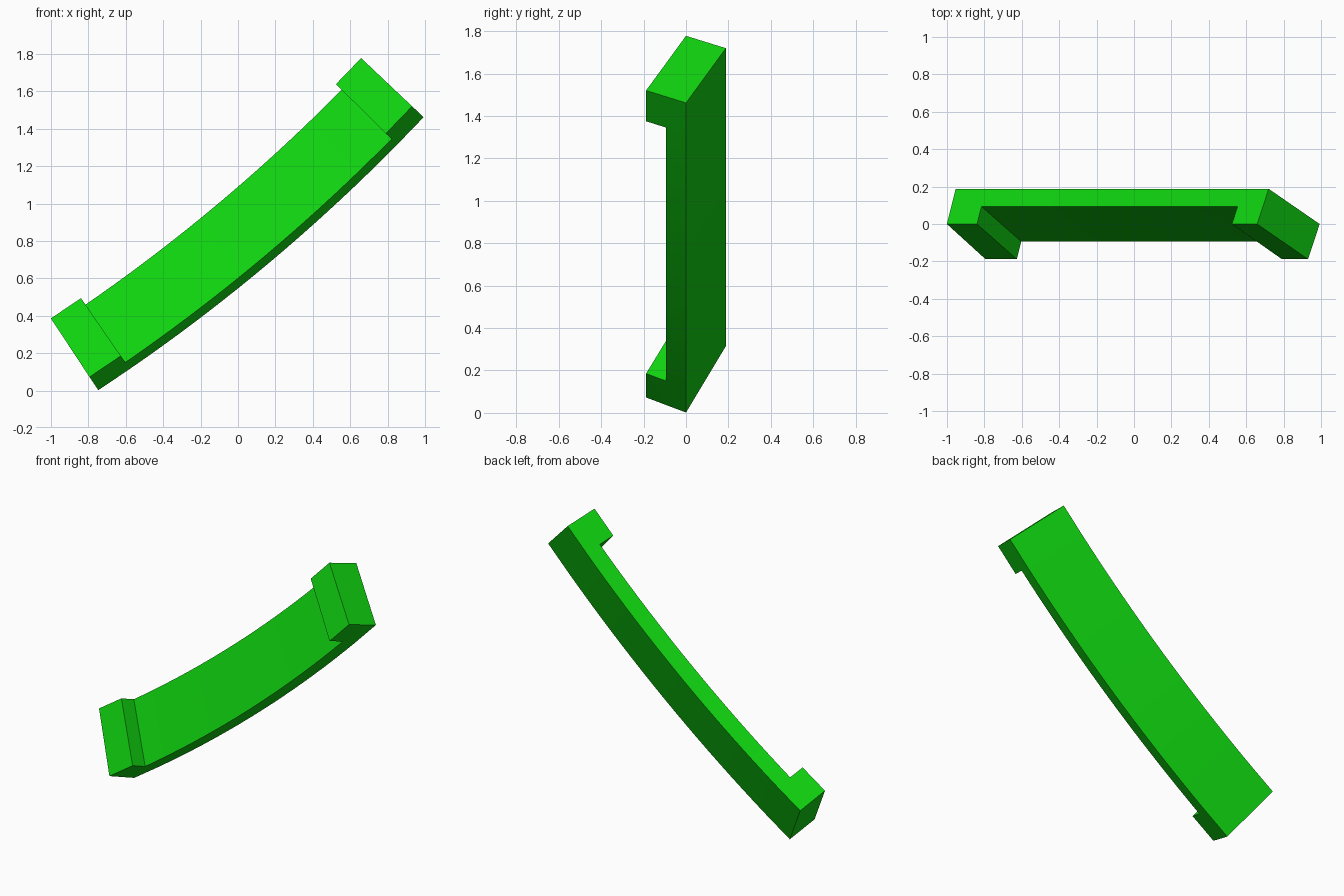
import bpy
import bmesh
from math import sin, cos, radians
from mathutils import Vector

if "Cube" in bpy.data.objects:
    bpy.data.objects.remove(bpy.data.objects["Cube"], do_unlink=True)

# Bright green material
green = bpy.data.materials.new("bright_green")
green.use_nodes = True
colour = (0.005, 0.65, 0.005, 1)
green.diffuse_color = colour
green.node_tree.nodes["Principled BSDF"].inputs["Base Color"].default_value = colour

# The bar sweeps along a shallow arc in the xz plane
CENTRE = Vector((-6.186, 0, 8.25))
START, END, LIP, STEPS = 33.4, 46.6, 1.18, 18
LIP_R, LIP_Y = 0.0425, 0.094        # half of the section's depth

# Tilted slab section as (radius, y): front top, back top, back bottom, front bottom
SECTION = [(9.4625, 0.094), (9.505, 0.188), (9.88, 0.0), (9.8375, -0.094)]


def on_arc(radius, y, degrees):
    t = radians(degrees)
    return CENTRE + Vector((radius * sin(t), y, -radius * cos(t)))


# Stations: each end, each lip's inner edge, even steps between
inner = END - START - 2 * LIP
stations = [START] + [START + LIP + inner * i / STEPS for i in range(STEPS + 1)] + [END]

bm = bmesh.new()
rings = [[bm.verts.new(on_arc(r, y, t)) for r, y in SECTION] for t in stations]
front = []
for a, b in zip(rings, rings[1:]):
    for i in range(4):
        j = (i + 1) % 4
        face = bm.faces.new((a[i], a[j], b[j], b[i]))
        if i == 3:
            front.append(face)
bm.faces.new(rings[0])
bm.faces.new(rings[-1])
bmesh.ops.recalc_face_normals(bm, faces=bm.faces)

# Raised lip on the front at each end
for face in (front[0], front[-1]):
    result = bmesh.ops.extrude_face_region(bm, geom=[face])
    for v in [g for g in result["geom"] if isinstance(g, bmesh.types.BMVert)]:
        outward = v.co - CENTRE
        outward.y = 0
        v.co -= outward.normalized() * LIP_R + Vector((0, LIP_Y, 0))
    if face.is_valid:
        bm.faces.remove(face)
bmesh.ops.recalc_face_normals(bm, faces=bm.faces)

mesh = bpy.data.meshes.new("curved_bar")
bm.to_mesh(mesh)
bm.free()
mesh.materials.append(green)
bar = bpy.data.objects.new("curved_bar", mesh)
bpy.context.collection.objects.link(bar)

# Smooth along the curve, crisp at the edges
bpy.ops.object.select_all(action="DESELECT")
bar.select_set(True)
bpy.context.view_layer.objects.active = bar
bpy.ops.object.shade_smooth_by_angle(angle=radians(30))
